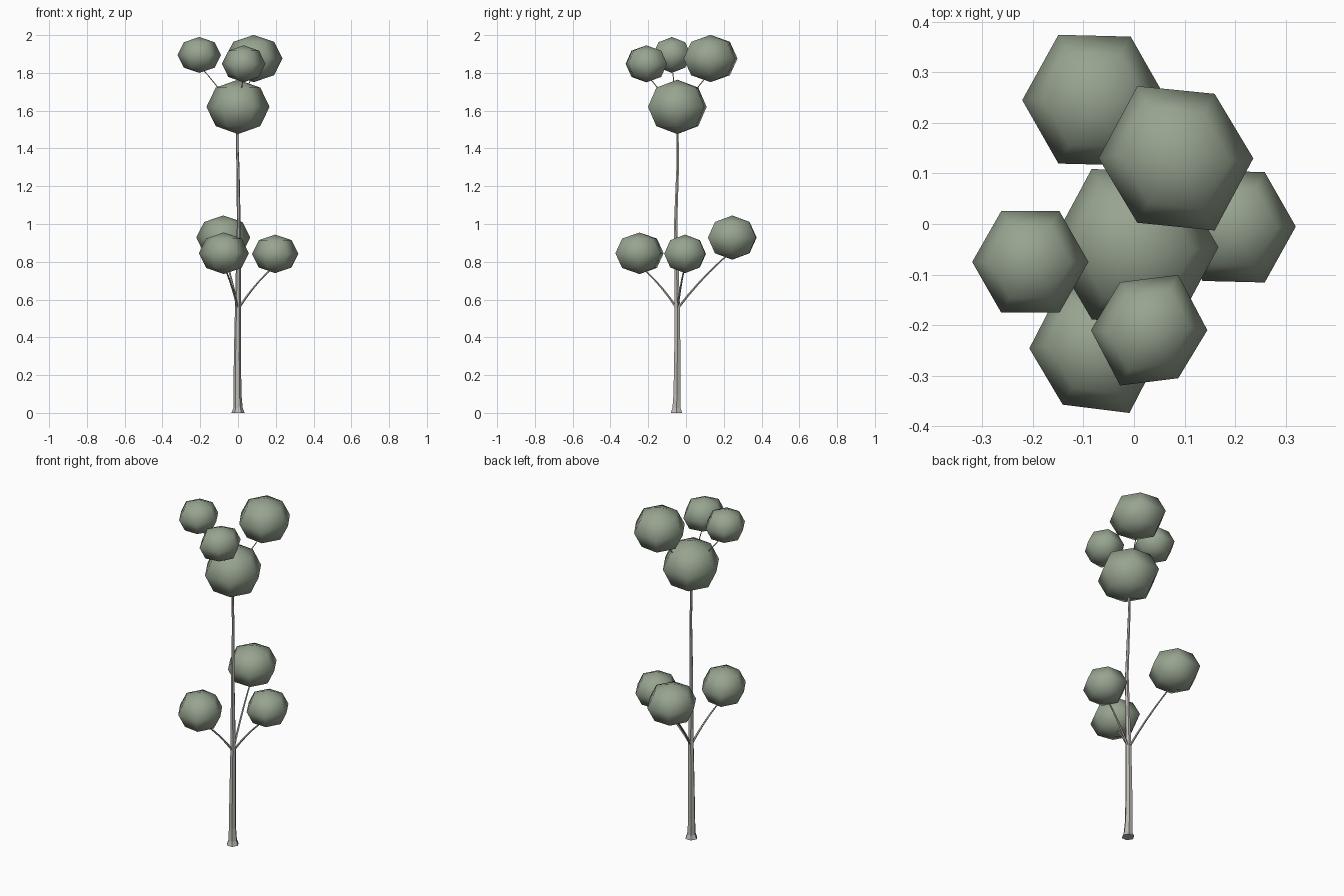
import bpy, bmesh, math
from mathutils import Vector, Matrix

cube = bpy.data.objects.get("Cube")
if cube:
    bpy.data.objects.remove(cube, do_unlink=True)


def material(name, rgb):
    m = bpy.data.materials.new(name)
    m.use_nodes = True
    m.diffuse_color = (*rgb, 1)
    m.node_tree.nodes["Principled BSDF"].inputs["Base Color"].default_value = (*rgb, 1)
    return m


leaf_green = material("leaf_green", (0.31, 0.37, 0.28))
bark_grey = material("bark_grey", (0.51, 0.49, 0.46))


def finish(bm, name, mat, smooth):
    bmesh.ops.recalc_face_normals(bm, faces=bm.faces)
    for f in bm.faces:
        f.smooth = smooth
    mesh = bpy.data.meshes.new(name)
    bm.to_mesh(mesh)
    bm.free()
    mesh.materials.append(mat)
    obj = bpy.data.objects.new(name, mesh)
    bpy.context.scene.collection.objects.link(obj)
    return obj


def tube(name, points, radii, sides):
    """Faceted, tapered tube along a path."""
    bm = bmesh.new()
    pts = [Vector(p) for p in points]
    rings = []
    for i, (p, r) in enumerate(zip(pts, radii)):
        along = pts[min(i + 1, len(pts) - 1)] - pts[max(i - 1, 0)]
        turn = Vector((0, 0, 1)).rotation_difference(along.normalized())
        ring = []
        for k in range(sides):
            a = math.tau * k / sides
            ring.append(bm.verts.new(p + turn @ Vector((r * math.cos(a), r * math.sin(a), 0))))
        rings.append(ring)
    for lo, hi in zip(rings, rings[1:]):
        for k in range(sides):
            n = (k + 1) % sides
            bm.faces.new((lo[k], lo[n], hi[n], hi[k]))
    bm.faces.new(rings[0][::-1])
    bm.faces.new(rings[-1])
    return finish(bm, name, bark_grey, False)


def foliage(name, centre, size, skew):
    """Six-sided, slightly flattened ball of leaves with corners on its left and right."""
    bm = bmesh.new()
    bmesh.ops.create_uvsphere(bm, u_segments=6, v_segments=4, radius=1,
                              matrix=Matrix.Rotation(math.pi / 2, 4, "Z"))
    bmesh.ops.scale(bm, vec=size, verts=bm.verts)
    for v in bm.verts:
        v.co.y += skew * v.co.x * (1 - abs(v.co.x) / size[0])
    bmesh.ops.translate(bm, vec=centre, verts=bm.verts)
    return finish(bm, name, leaf_green, True)


def branch(name, start, end, radius):
    """Thin limb that leaves steeply and then bends outward."""
    a, b = Vector(start), Vector(end)
    bend = a.lerp(b, 0.45) + Vector((0, 0, 0.035))
    pts, radii = [], []
    for i in range(6):
        t = i / 5
        pts.append(a * (1 - t) ** 2 + bend * 2 * t * (1 - t) + b * t * t)
        radii.append(radius * (1 - 0.45 * t))
    return tube(name, pts, radii, 5)


# Trunk with a flared foot
trunk = tube("trunk",
             [(0, -0.05, 0), (0, -0.05, 0.025), (-0.003, -0.048, 0.1), (-0.003, -0.046, 0.3),
              (0, -0.046, 0.56), (0.004, -0.055, 1.0), (0, -0.044, 1.3),
              (-0.004, -0.044, 1.4), (-0.002, -0.046, 1.6)],
             [0.035, 0.025, 0.021, 0.019, 0.016, 0.010, 0.008, 0.007, 0.006], 6)

# Foliage: name, centre, radii, skew
balls = [
    ("lower_back", (-0.078, 0.245, 0.928), (0.143, 0.147, 0.117), -0.05),
    ("lower_left", (0.197, -0.005, 0.842), (0.123, 0.126, 0.102), -0.05),
    ("lower_front", (-0.075, -0.246, 0.845), (0.132, 0.138, 0.110), -0.25),
    ("crown", (0, -0.046, 1.62), (0.167, 0.172, 0.144), -0.15),
    ("upper_back", (0.083, 0.130, 1.876), (0.153, 0.156, 0.125), -0.20),
    ("upper_right", (-0.205, -0.075, 1.895), (0.115, 0.116, 0.095), 0),
    ("upper_front", (0.030, -0.210, 1.848), (0.115, 0.118, 0.098), 0.25),
]
for name, centre, size, skew in balls:
    foliage(name + "_foliage", centre, size, skew)
    if name != "crown":
        low = name.startswith("lower")
        start = (0, -0.046, 0.55 if low else 1.56)
        end = Vector(centre) - Vector((0, 0, size[2] * 0.6))
        branch(name + "_branch", start, end, 0.0065 if low else 0.004)
